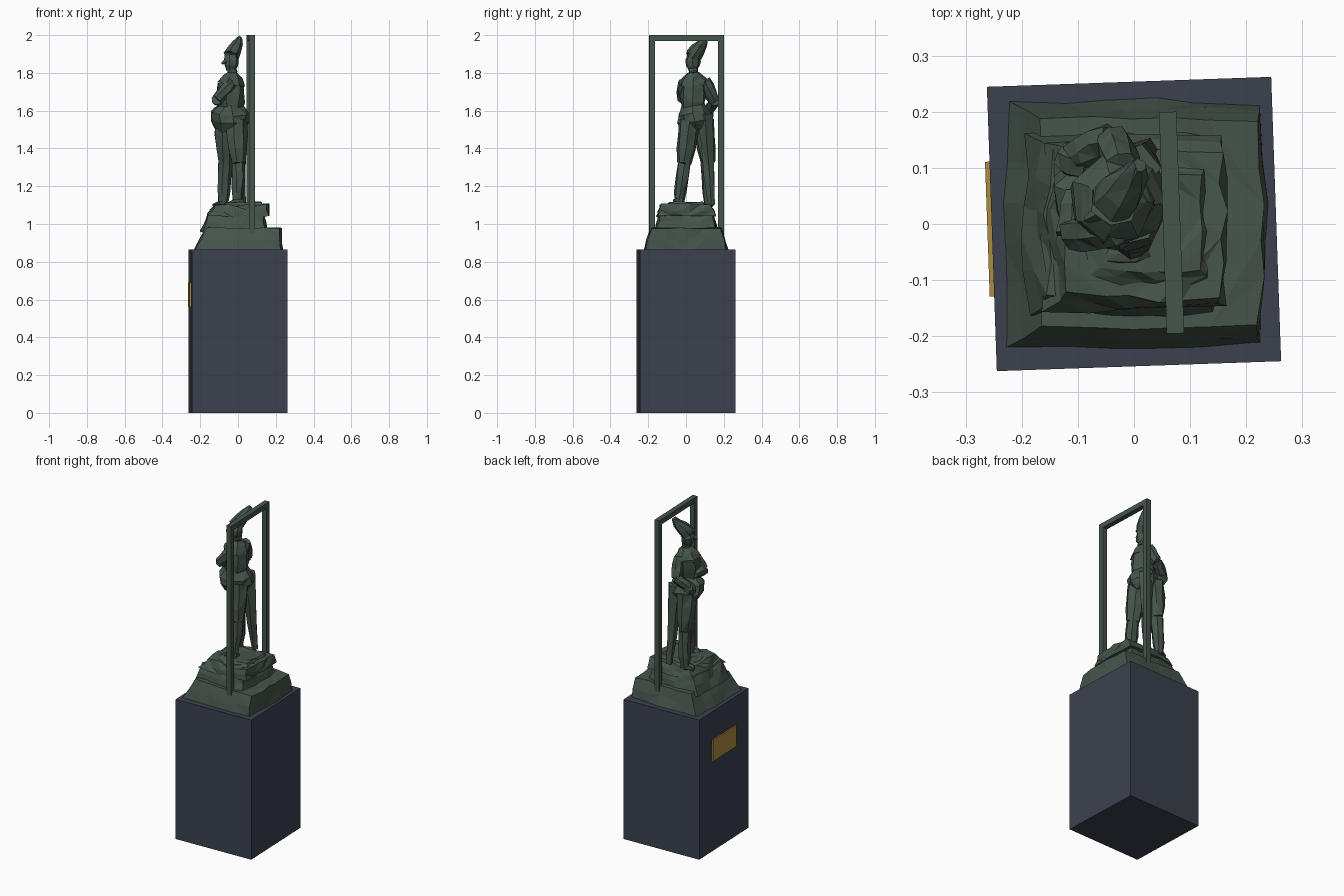
import bpy, bmesh, math, random
from mathutils import Vector, Matrix

random.seed(4)
cube = bpy.data.objects.get("Cube")
if cube:
    bpy.data.objects.remove(cube)


def material(name, red, green, blue):
    mat = bpy.data.materials.new(name)
    mat.use_nodes = True
    colour = (red, green, blue, 1)
    mat.diffuse_color = colour
    mat.node_tree.nodes["Principled BSDF"].inputs["Base Color"].default_value = colour
    return mat


bronze = material("dark green bronze", .06, .09, .07)
stone = material("slate blue stone", .044, .053, .076)
brass = material("brass", .42, .26, .05)
pedestal_turn = Matrix.Rotation(math.radians(2), 4, "Z")


def finish(name, bm, mat):
    bmesh.ops.recalc_face_normals(bm, faces=bm.faces)
    mesh = bpy.data.meshes.new(name)
    bm.to_mesh(mesh)
    bm.free()
    mesh.materials.append(mat)
    part = bpy.data.objects.new(name, mesh)
    bpy.context.scene.collection.objects.link(part)


def box(name, centre, size, mat):
    """Box turned with the pedestal."""
    bm = bmesh.new()
    bmesh.ops.create_cube(bm, size=1)
    bm.transform(pedestal_turn @ Matrix.Translation(centre) @ Matrix.Diagonal((*size, 1)))
    finish(name, bm, mat)


def skin(name, rings, jitter):
    """Join rings of points into a closed, faceted, roughened skin."""
    bm = bmesh.new()
    rows = []
    for ring in rings:
        rows.append([])
        for point in ring:
            shake = Vector([random.uniform(-jitter, jitter) for axis in "xyz"])
            rows[-1].append(bm.verts.new(point + shake))
    for lower, upper in zip(rows, rows[1:]):
        for i in range(len(lower)):
            bm.faces.new((lower[i - 1], lower[i], upper[i], upper[i - 1]))
    bm.faces.new(rows[0])
    bm.faces.new(rows[-1])
    bmesh.ops.triangulate(bm, faces=bm.faces)
    finish(name, bm, bronze)


def limb(name, start, end, start_radius, end_radius, swell=0, squash=1, sides=7, steps=3, jitter=.004):
    """Tapering piece between two points, swollen by a sine towards its middle."""
    start, end = Vector(start), Vector(end)
    way = (end - start).normalized()
    guide = Vector((0, 0, 1)) if abs(way.x) > .8 else Vector((1, 0, 0))
    across = way.cross(guide).normalized()
    outward = across.cross(way)
    rings = []
    for step in range(steps + 1):
        t = step / steps
        radius = start_radius + (end_radius - start_radius) * t + swell * math.sin(math.pi * t)
        middle = start.lerp(end, t)
        angles = [math.tau * side / sides for side in range(sides)]
        rings.append([middle + radius * (outward * math.cos(a) + across * squash * math.sin(a))
                      for a in angles])
    skin(name, rings, jitter)


def rock(name, start, end, start_half, end_half, jitter, per_side=5, steps=2):
    """Squarish rough block whose half width changes from bottom to top."""
    start, end = Vector(start), Vector(end)
    rings = []
    for step in range(steps + 1):
        t = step / steps
        half = start_half + (end_half - start_half) * t
        middle = start.lerp(end, t)
        ring = []
        for i in range(per_side * 4):
            angle = math.pi / 4 + math.tau * i / (per_side * 4)
            flat = Vector((math.cos(angle), math.sin(angle) * .95, 0))
            ring.append(middle + flat * half / max(abs(math.cos(angle)), abs(math.sin(angle))) ** .9)
        rings.append(ring)
    skin(name, rings, jitter)


# Pedestal and its plaque
pedestal_width, pedestal_height = .507, .865
box("pedestal", (0, 0, pedestal_height / 2), (pedestal_width, pedestal_width, pedestal_height), stone)
box("plaque", (-pedestal_width / 2, 0, .625), (.016, .24, .13), brass)

# Rocky base in stacked layers
rock("lower_rock", (0, 0, .86), (.03, 0, .98), .235, .2, .005)
rock("middle_rock", (-.02, 0, .96), (-.01, 0, 1.06), .175, .145, .007)
rock("upper_slab", (0, 0, 1.04), (.02, 0, 1.1), .165, .14, .008)
rock("rock_cap", (.02, 0, 1.09), (.03, 0, 1.115), .12, .09, .005)

# Standing frame
frame_x, frame_thickness, post_bottom, frame_top = .067, .031, .92, 2
post_height = frame_top - post_bottom
for name, side in (("front_post", -1), ("back_post", 1)):
    box(name, (frame_x, side * .182, post_bottom + post_height / 2),
        (frame_thickness, frame_thickness, post_height), bronze)
box("top_bar", (frame_x, 0, frame_top - frame_thickness / 2),
    (frame_thickness, .395, frame_thickness), bronze)

# Legs and feet
stance = {
    "left": ((-.01, .02, 1.55), (0, -.01, 1.32), (0, -.04, 1.1)),
    "right": ((-.07, .09, 1.55), (-.07, .115, 1.32), (-.08, .12, 1.09)),
}
for side, (hip, knee, ankle) in stance.items():
    limb(side + "_thigh", hip, knee, .06, .037, swell=.004)
    limb(side + "_calf", knee, ankle, .037, .024, swell=.005)
    heel = Vector(ankle) + Vector((.025, 0, .015))
    toe = Vector(ankle) + Vector((-.05, -.015, .005))
    limb(side + "_foot", heel, toe, .022, .012, swell=.008)

# Long coat tail hanging behind
limb("coat_tail", (0, .1, 1.58), (.02, .135, 1.1), .045, .02, sides=5)

# Flared skirt, torso and neck
waist, chest, throat = (-.04, .035, 1.63), (-.04, .04, 1.74), (-.03, .038, 1.8)
limb("skirt", (-.045, .055, 1.5), waist, .08, .065, swell=.035, squash=.9, sides=9, jitter=.008)
limb("torso", (-.04, .035, 1.6), chest, .062, .075, swell=.006, squash=.95, jitter=.006)
limb("shoulders", chest, throat, .075, .03, swell=.008, squash=1.1)
limb("neck", throat, (-.03, .036, 1.84), .026, .024)

# Arms: one bent across the chest, one akimbo
poses = {
    "left": ((-.03, -.01, 1.75), (-.11, -.02, 1.66), (-.1, .06, 1.655)),
    "right": ((-.02, .1, 1.76), (-.04, .15, 1.65), (-.11, .12, 1.595)),
}
for side, (shoulder, elbow, hand) in poses.items():
    limb(side + "_upper_arm", shoulder, elbow, .03, .03, swell=.006)
    limb(side + "_forearm", elbow, hand, .03, .022, swell=.005)
limb("cuff", (-.08, .1, 1.6), (-.13, .125, 1.575), .028, .022, swell=.01)

# Head, brim and tall cap leaning back
brow, peak = (-.035, .04, 1.89), (.01, .105, 1.99)
limb("head", (-.04, .033, 1.815), brow, .022, .034, swell=.013)
limb("nose", (-.065, .018, 1.86), (-.085, .008, 1.85), .014, .006, sides=4, jitter=.001)
limb("brim", (-.036, .04, 1.875), (-.034, .043, 1.9), .034, .045)
limb("cap", brow, peak, .042, .012, swell=.008)
